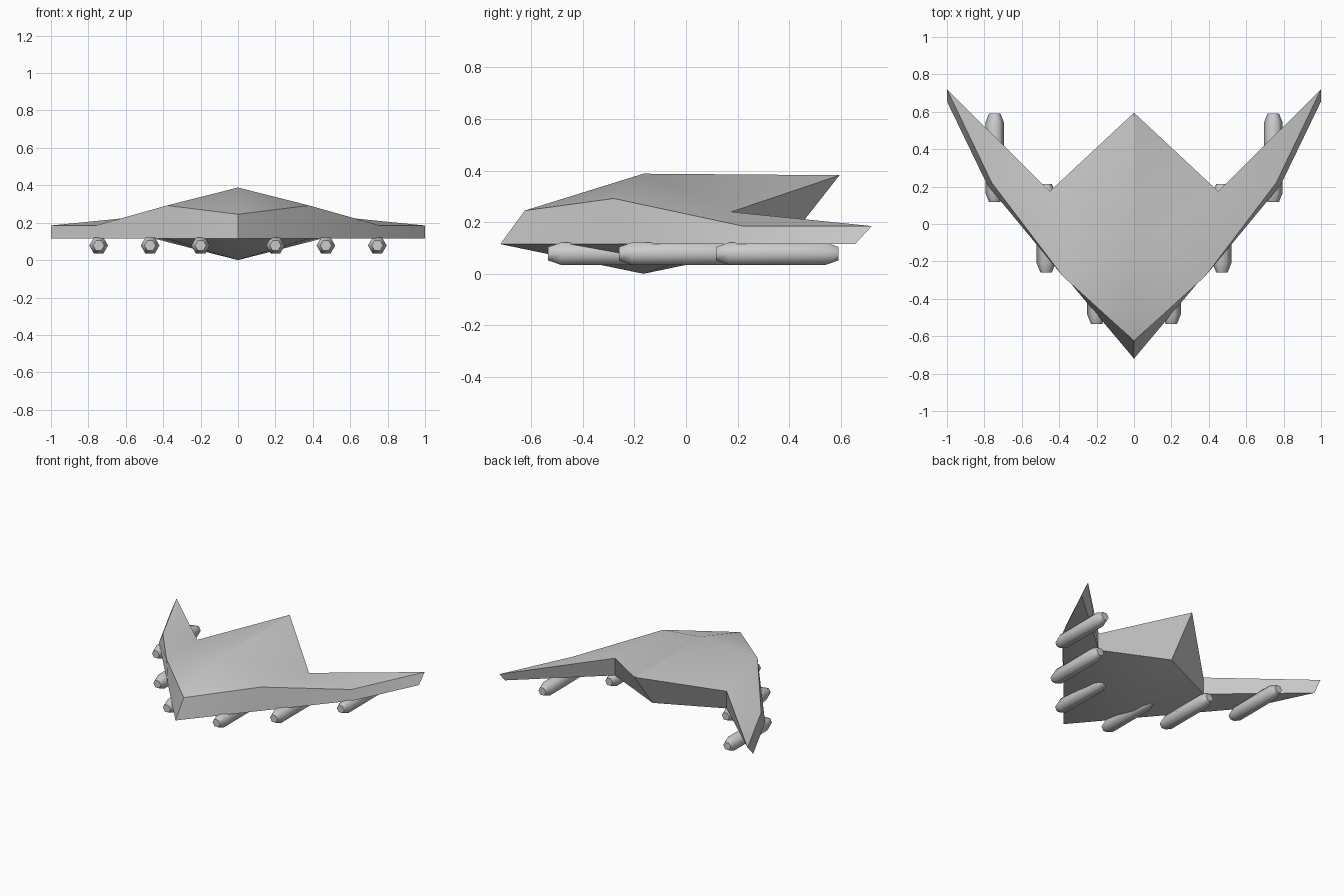
import bpy, bmesh, math

if "Cube" in bpy.data.objects:
    bpy.data.objects.remove(bpy.data.objects["Cube"])

def make_object(name, bm, angle):
    bmesh.ops.remove_doubles(bm, verts=bm.verts, dist=1e-4)
    bmesh.ops.recalc_face_normals(bm, faces=bm.faces)
    mesh = bpy.data.meshes.new(name)
    bm.to_mesh(mesh)
    bm.free()
    ob = bpy.data.objects.new(name, mesh)
    bpy.context.collection.objects.link(ob)
    bpy.ops.object.select_all(action='DESELECT')
    ob.select_set(True)
    bpy.context.view_layer.objects.active = ob
    bpy.ops.object.shade_smooth_by_angle(angle=math.radians(angle))
    return ob

# Flying-wing hull: key points of the right half
P = {
    # top: nose, shoulder, wing kink, tip, rear notch, tail, ridge peak
    'nose': (0, -.625, .245), 'shoulder': (.38, -.28, .292),
    'kink': (.76, .22, .185), 'tip': (1, .72, .185),
    'notch': (.45, .175, .24), 'tail': (0, .595, .382), 'peak': (0, -.165, .388),
    # underside
    'nose_b': (0, -.72, .115), 'shoulder_b': (.38, -.268, .115),
    'kink_b': (.785, .21, .115), 'tip_b': (1, .655, .115),
    'notch_b': (.45, .175, .115), 'tail_b': (0, .385, .115), 'keel': (0, -.165, 0.0),
}
FACES = [
    # upper skin
    'nose shoulder peak', 'peak shoulder notch', 'peak notch tail',
    'shoulder kink notch', 'kink tip notch',
    # leading edge
    'nose nose_b shoulder_b shoulder', 'shoulder shoulder_b kink_b kink',
    'kink kink_b tip_b tip',
    # trailing edge
    'tip tip_b notch_b notch', 'notch notch_b tail_b tail',
    # belly
    'keel nose_b shoulder_b', 'keel shoulder_b notch_b', 'keel notch_b tail_b',
    'shoulder_b kink_b notch_b', 'kink_b tip_b notch_b',
]
bm = bmesh.new()
for side in (1, -1):
    verts = {k: bm.verts.new((x * side, y, z)) for k, (x, y, z) in P.items()}
    for f in FACES:
        bm.faces.new([verts[k] for k in f.split()])
make_object("wing_hull", bm, 30)

# Six-sided pods slung under the leading edge
PROFILE = [(0, .03), (.05, .05), (.425, .05), (.475, .03)]

def pod(name, x, y0):
    bm = bmesh.new()
    rings = []
    for dy, r in PROFILE:
        rings.append([bm.verts.new((x + r * math.cos(i * math.pi / 3), y0 + dy,
                                    .078 + r * math.sin(i * math.pi / 3)))
                      for i in range(6)])
    for a, b in zip(rings, rings[1:]):
        for i in range(6):
            j = (i + 1) % 6
            bm.faces.new((a[i], a[j], b[j], b[i]))
    bm.faces.new(rings[0])
    bm.faces.new(rings[-1])
    make_object(name, bm, 61)

for label, x, y0 in (("inner", .2, -.535), ("middle", .47, -.26), ("outer", .745, .117)):
    pod(f"{label}_pod_right", x, y0)
    pod(f"{label}_pod_left", -x, y0)
